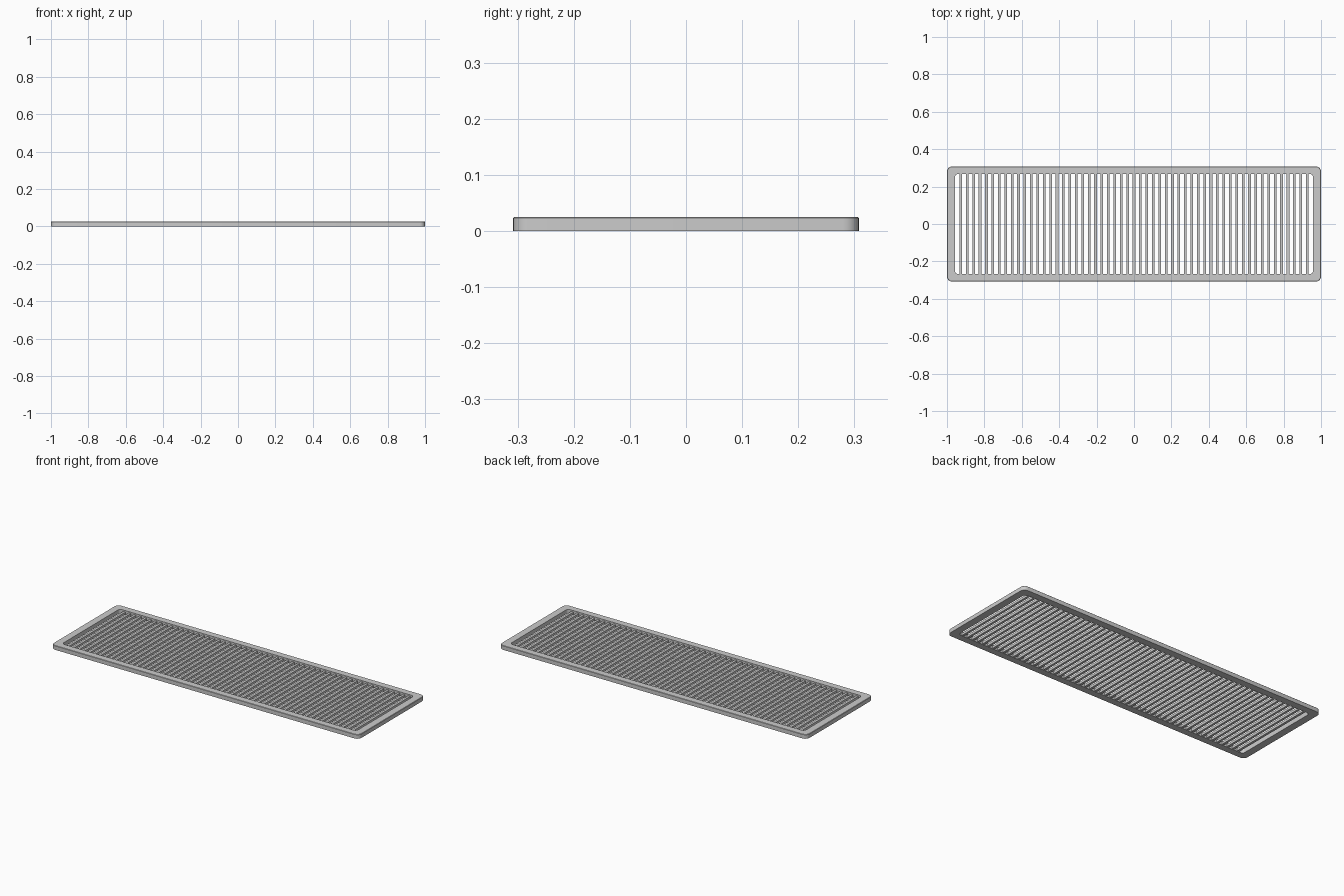
import bpy, bmesh, math

if "Cube" in bpy.data.objects:
    bpy.data.objects.remove(bpy.data.objects["Cube"])

HX, HY, H = 1.0, 0.308, 0.025      # outer half sizes and height
IX, IY = 0.957, 0.268              # opening half sizes
N, PITCH = 55, 0.0343              # slats


def rounded_rect(hx, hy, r, n=6):
    pts = []
    for k, (sx, sy) in enumerate([(1, 1), (-1, 1), (-1, -1), (1, -1)]):
        for i in range(n + 1):
            a = math.pi / 2 * (k + i / n)
            pts.append((sx * (hx - r) + r * math.cos(a), sy * (hy - r) + r * math.sin(a)))
    return pts


def finish(bm, name):
    bmesh.ops.recalc_face_normals(bm, faces=bm.faces)
    me = bpy.data.meshes.new(name)
    bm.to_mesh(me)
    bm.free()
    ob = bpy.data.objects.new(name, me)
    bpy.context.collection.objects.link(ob)
    bpy.ops.object.select_all(action='DESELECT')
    ob.select_set(True)
    bpy.context.view_layer.objects.active = ob
    bpy.ops.object.shade_smooth_by_angle(angle=math.radians(35))
    return ob


# Rounded frame: closed loop of rings with a small chamfer on the top outer edge
bm = bmesh.new()
c = 0.002
profile = [(HX, HY, 0.028, 0), (HX, HY, 0.028, H - c), (HX - c, HY - c, 0.026, H),
           (IX, IY, 0.018, H), (IX, IY, 0.018, 0)]
rings = [[bm.verts.new((x, y, z)) for x, y in rounded_rect(hx, hy, r)]
         for hx, hy, r, z in profile]
for a, b in zip(rings, rings[1:] + rings[:1]):
    for i in range(len(a)):
        j = (i + 1) % len(a)
        bm.faces.new((a[i], a[j], b[j], b[i]))
finish(bm, "frame")

# Row of narrow slats set below the frame's top
bm = bmesh.new()
for i in range(N):
    x = (i - (N - 1) / 2) * PITCH
    g = bmesh.ops.create_cube(bm, size=1)
    for v in g["verts"]:
        v.co = (x + v.co.x * 0.014, v.co.y * (2 * IY + 0.01), 0.010 + v.co.z * 0.014)
finish(bm, "slats")
